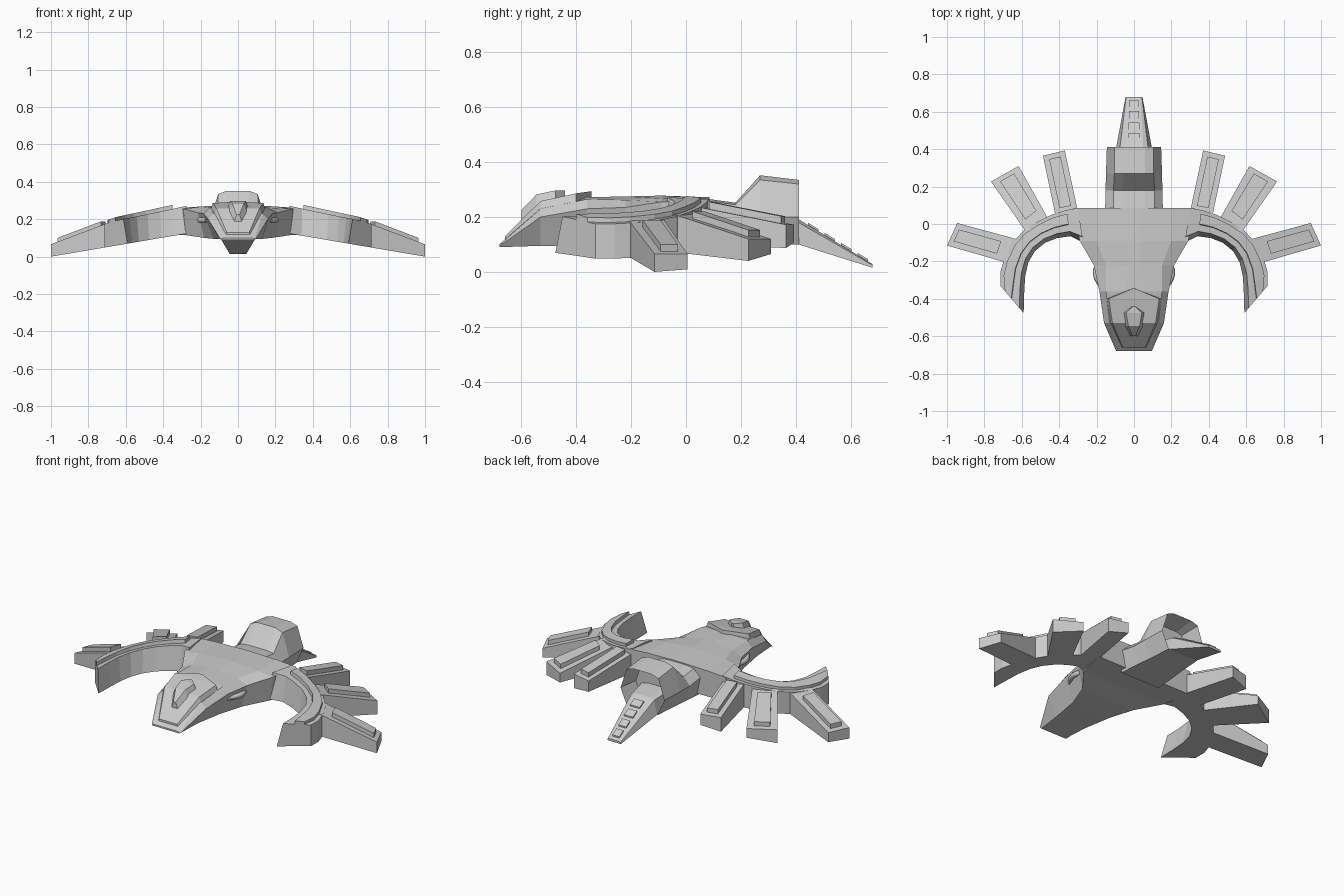
import bpy, bmesh
from math import sin, pi

if "Cube" in bpy.data.objects:
    bpy.data.objects.remove(bpy.data.objects["Cube"])


def finish(bm, name, mirror=False):
    bmesh.ops.recalc_face_normals(bm, faces=bm.faces)
    me = bpy.data.meshes.new(name)
    bm.to_mesh(me)
    bm.free()
    ob = bpy.data.objects.new(name, me)
    bpy.context.collection.objects.link(ob)
    if mirror:
        ob.modifiers.new("mirror", 'MIRROR')
    return ob


def skin(rings):
    """Closed rings joined by quads, capped at both ends."""
    bm = bmesh.new()
    vs = [[bm.verts.new(p) for p in r] for r in rings]
    n = len(rings[0])
    for a, b in zip(vs, vs[1:]):
        for i in range(n):
            j = (i + 1) % n
            bm.faces.new((a[i], a[j], b[j], b[i]))
    bm.faces.new(vs[0])
    end = bm.faces.new(vs[-1])
    return bm, end


def loft(name, sections, recess=None):
    """Symmetric loft along y; each section is (y, right-half points top to bottom)."""
    rings = [[(x, y, z) for x, z in half] + [(-x, y, z) for x, z in reversed(half)]
             for y, half in sections]
    bm, end = skin(rings)
    if recess:
        bmesh.ops.recalc_face_normals(bm, faces=bm.faces)
        bmesh.ops.inset_region(bm, faces=[end], thickness=recess[0])
        bmesh.ops.translate(bm, verts=end.verts, vec=(0, -recess[1], 0))
    return finish(bm, name)


def slab(name, pairs, lean=0.0):
    """Strip of (edge a, edge b, top a, top b, bottom a, bottom b); lean slopes edge a."""
    rings = []
    for (ax, ay), (bx, by), ta, tb, ba, bb in pairs:
        lx, ly = ax + (bx - ax) * lean, ay + (by - ay) * lean
        rings.append([(lx, ly, ta), (bx, by, tb), (bx, by, bb), (ax, ay, ba)])
    return finish(skin(rings)[0], name, True)


def mix(a, b, t):
    return tuple(p + (q - p) * t for p, q in zip(a, b))


def under(p):
    return max(0.0, 0.17 * (1 - p[0]))


def over(p):
    return 0.265 - 0.217 * (p[0] - 0.3)


# Main hull: flat nose swelling to the wing roots
loft("hull", [
    (-0.68, [(0.07, 0.1), (0.09, 0.097), (0.095, 0.094), (0.085, 0.09)]),
    (-0.53, [(0.04, 0.238), (0.13, 0.23), (0.16, 0.2), (0.10, 0.095)]),
    (-0.36, [(0.05, 0.272), (0.15, 0.265), (0.185, 0.23), (0.13, 0.095)]),
    (-0.22, [(0.03, 0.275), (0.15, 0.262), (0.215, 0.235), (0.18, 0.1)]),
    (-0.09, [(0.03, 0.278), (0.2, 0.268), (0.29, 0.255), (0.28, 0.115)]),
    (0.085, [(0.03, 0.272), (0.2, 0.268), (0.325, 0.26), (0.32, 0.115)]),
])

# Rear housing with an open exhaust at the back
loft("engine_housing", [
    (0.05, [(0.06, 0.27), (0.11, 0.262), (0.155, 0.22), (0.13, 0.1)]),
    (0.18, [(0.06, 0.252), (0.11, 0.245), (0.152, 0.2), (0.12, 0.1)]),
    (0.27, [(0.06, 0.352), (0.105, 0.335), (0.15, 0.2), (0.11, 0.1)]),
    (0.412, [(0.06, 0.335), (0.105, 0.32), (0.145, 0.2), (0.1, 0.1)]),
], recess=(0.018, 0.12))

# Tail blade and its small tiles
loft("tail", [
    (0.28, [(0.05, 0.21), (0.09, 0.2), (0.1, 0.1)]),
    (0.41, [(0.05, 0.192), (0.075, 0.18), (0.095, 0.1)]),
    (0.68, [(0.035, 0.028), (0.042, 0.024), (0.045, 0.015)]),
])
for i, y in enumerate((0.445, 0.505, 0.565, 0.625)):
    w = 0.032 - 0.003 * i
    z0, z1 = (0.192 - (v - 0.41) * 0.607 for v in (y, y + 0.038))
    loft(f"tail_tile_{i + 1}", [(y, [(w, z0 + 0.008), (w, z0 - 0.01)]),
                                (y + 0.038, [(w, z1 + 0.008), (w, z1 - 0.01)])])

# Layered head armour
loft("head_plate", [
    (-0.66, [(0.06, 0.13), (0.07, 0.1)]),
    (-0.53, [(0.115, 0.258), (0.128, 0.22)]),
    (-0.40, [(0.135, 0.286), (0.148, 0.25)]),
    (-0.345, [(0.006, 0.294), (0.008, 0.26)]),
])
loft("head_crest", [
    (-0.60, [(0.008, 0.225), (0.022, 0.18)]),
    (-0.545, [(0.03, 0.282), (0.05, 0.235)]),
    (-0.475, [(0.042, 0.297), (0.056, 0.265)]),
    (-0.44, [(0.006, 0.297), (0.01, 0.27)]),
])

# Curved wing arms as (inner, outer) stations
arm = [((0.27, -0.10), (0.30, 0.083)), ((0.34, -0.065), (0.36, 0.075)),
       ((0.41, -0.075), (0.44, 0.05)), ((0.475, -0.1), (0.52, 0.01)),
       ((0.53, -0.145), (0.59, -0.035)), ((0.565, -0.205), (0.65, -0.1)),
       ((0.582, -0.28), (0.695, -0.19)), ((0.587, -0.37), (0.715, -0.26)),
       ((0.59, -0.476), (0.715, -0.33))]
slab("wing_arm", [(a, b, over(a), over(b), under(a), under(b)) for a, b in arm], 0.18)
band = [(mix(a, b, 0.42), mix(a, b, 0.86)) for a, b in arm[1:-1]]
band.append((mix(*arm[-1], 0.5), mix(*arm[-1], 0.8)))
slab("wing_arm_band", [(a, b, over(a) + 0.022, over(b) + 0.018, over(a) - 0.02, over(b) - 0.02)
                       for a, b in band], 0.1)

# Three feather blades per wing, each with a raised bar:
# root a, root b, tip a, tip b, root top, tip top
feathers = {
    "inner": ((0.29, 0.02), (0.41, 0.0), (0.37, 0.393), (0.487, 0.365), 0.245, 0.172),
    "middle": ((0.46, 0.03), (0.565, -0.06), (0.617, 0.31), (0.765, 0.227), 0.215, 0.12),
    "outer": ((0.63, -0.08), (0.67, -0.21), (0.945, 0.005), (1.0, -0.115), 0.19, 0.066),
}
for key, (ra, rb, ta, tb, zr, zt) in feathers.items():
    slab(f"feather_{key}", [(ra, rb, zr, zr, under(ra), under(rb)),
                            (ta, tb, zt, zt, under(ta), under(tb))])
    pairs = []
    for t in (0.22, 0.93):
        a, b = mix(ra, ta, t), mix(rb, tb, t)
        z = zr + (zt - zr) * t
        pairs.append((mix(a, b, 0.24), mix(a, b, 0.76), z + 0.026, z + 0.026, z - 0.02, z - 0.02))
    slab(f"feather_bar_{key}", pairs)

# Small bowed pipes on the cheeks
curve = bpy.data.curves.new("cheek_pipe", 'CURVE')
curve.dimensions = '3D'
curve.bevel_depth = 0.015
curve.bevel_resolution = 1
curve.use_fill_caps = True
for side in (-1, 1):
    sp = curve.splines.new('POLY')
    sp.points.add(6)
    for i, p in enumerate(sp.points):
        t = i / 6
        p.co = (side * (0.165 + 0.02 * (1 - t) + 0.03 * sin(pi * t)),
                -0.20 - 0.14 * t, 0.195, 1)
bpy.context.collection.objects.link(bpy.data.objects.new("cheek_pipe", curve))
